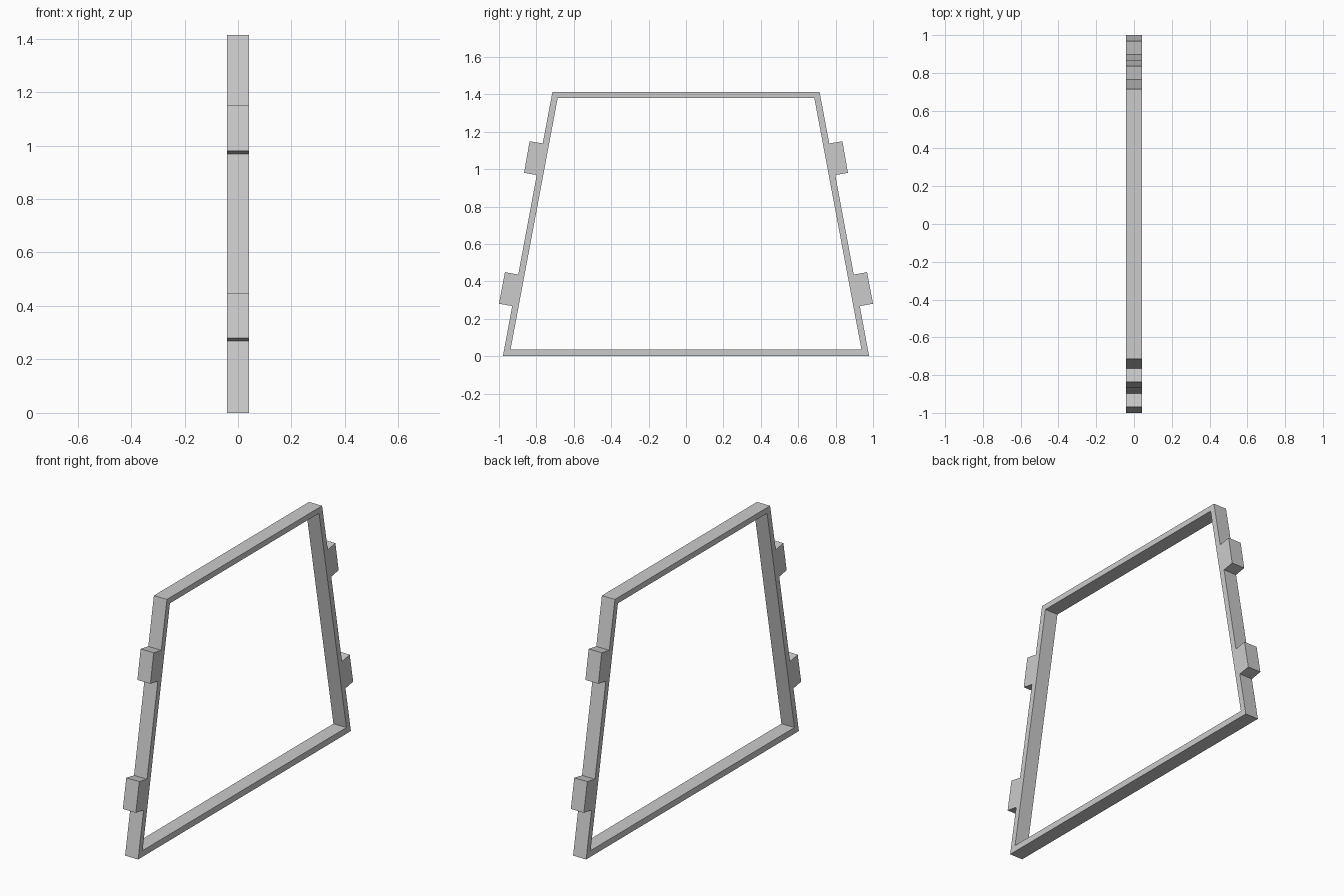
import bpy
import bmesh

if "Cube" in bpy.data.objects:
    bpy.data.objects.remove(bpy.data.objects["Cube"], do_unlink=True)

HALF_DEPTH = 0.042

grey = bpy.data.materials.new("light grey")
grey.use_nodes = True
grey.diffuse_color = (0.6, 0.6, 0.6, 1)
grey.node_tree.nodes["Principled BSDF"].inputs["Base Color"].default_value = (0.6, 0.6, 0.6, 1)

# Half profiles as (y, z), running upward on the +y side
lower_tab = [(0.929, 0.268), (1.0, 0.28), (0.968, 0.449), (0.897, 0.436)]
upper_tab = [(0.798, 0.968), (0.866, 0.98), (0.836, 1.149), (0.766, 1.137)]
outer = [(0.979, 0)] + lower_tab + upper_tab + [(0.714, 1.413)]
inner = [(0.938, 0.036), (0.686, 1.38)]


def add_loop(bm, half):
    """Mirror a half profile and join it into a closed loop of edges."""
    loop = half + [(-y, z) for y, z in reversed(half)]
    verts = [bm.verts.new((-HALF_DEPTH, y, z)) for y, z in loop]
    return [bm.edges.new((v, verts[i - 1])) for i, v in enumerate(verts)]


# Tapered frame with side tabs: fill between the loops, then extrude across x
bm = bmesh.new()
edges = add_loop(bm, outer) + add_loop(bm, inner)
bmesh.ops.triangle_fill(bm, edges=edges, use_beauty=True)
extruded = bmesh.ops.extrude_face_region(bm, geom=bm.faces[:], use_keep_orig=True)
new_verts = [g for g in extruded["geom"] if isinstance(g, bmesh.types.BMVert)]
bmesh.ops.translate(bm, verts=new_verts, vec=(2 * HALF_DEPTH, 0, 0))
bmesh.ops.recalc_face_normals(bm, faces=bm.faces[:])

mesh = bpy.data.meshes.new("tabbed_frame")
bm.to_mesh(mesh)
bm.free()
mesh.materials.append(grey)
frame = bpy.data.objects.new("tabbed_frame", mesh)
bpy.context.collection.objects.link(frame)
